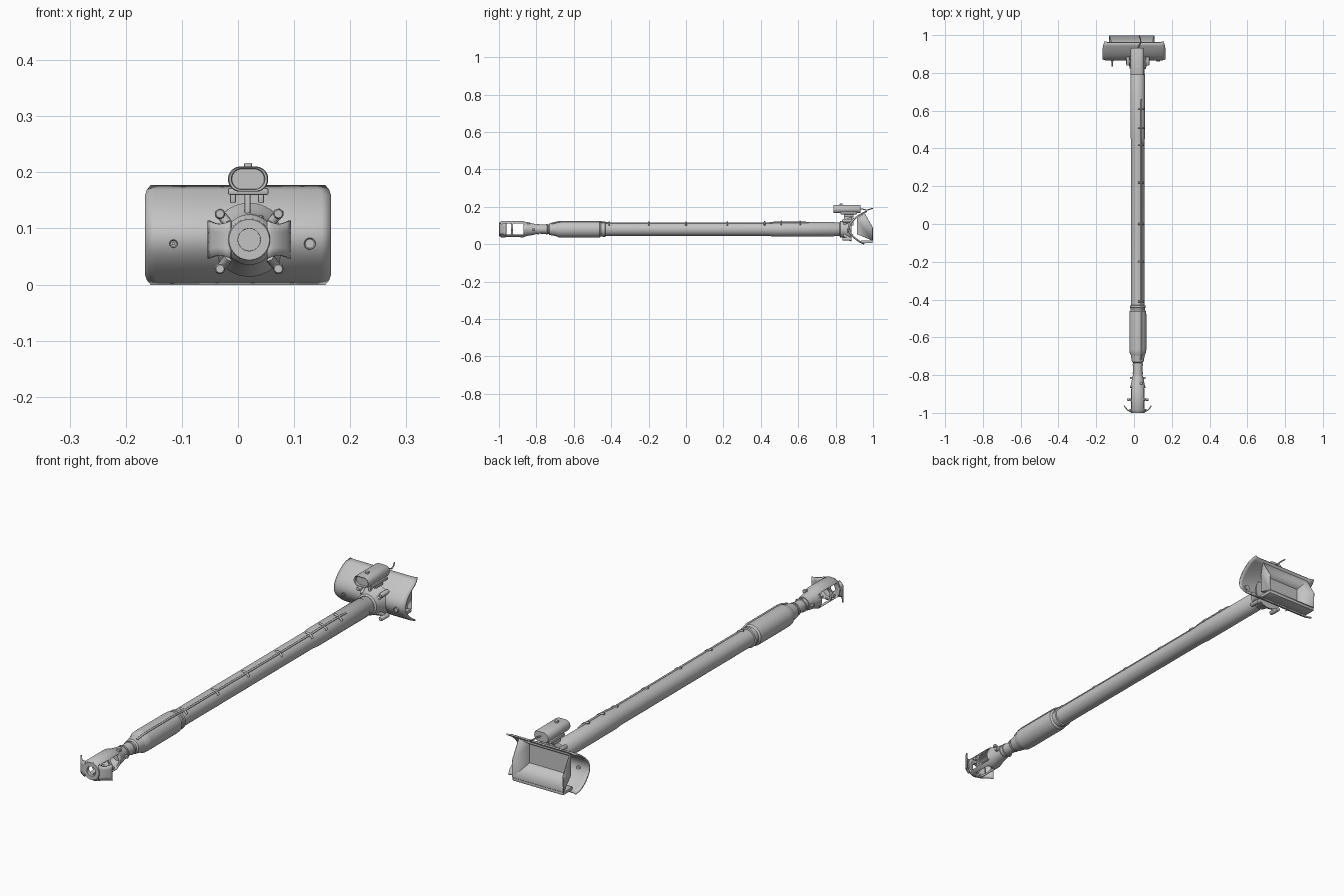
import bpy, bmesh, math
from mathutils import Vector, Matrix

if "Cube" in bpy.data.objects:
    bpy.data.objects.remove(bpy.data.objects["Cube"])

CX, CZ = 0.02, 0.08          # shaft axis, running along y
grey = bpy.data.materials.new("plain grey")
grey.diffuse_color = (0.55, 0.55, 0.55, 1)
grey.use_nodes = True
grey.node_tree.nodes["Principled BSDF"].inputs["Base Color"].default_value = grey.diffuse_color


def finish(name, bm, angle=35):
    bmesh.ops.recalc_face_normals(bm, faces=bm.faces)
    me = bpy.data.meshes.new(name)
    bm.to_mesh(me)
    bm.free()
    ob = bpy.data.objects.new(name, me)
    bpy.context.collection.objects.link(ob)
    me.materials.append(grey)
    bpy.ops.object.select_all(action='DESELECT')
    ob.select_set(True)
    bpy.context.view_layer.objects.active = ob
    bpy.ops.object.shade_smooth_by_angle(angle=math.radians(angle))
    return ob


def lathe(name, prof, cx=CX, cz=CZ, seg=40, hollow=False):
    """Revolve (y, radius) points about an axis along y."""
    bm = bmesh.new()
    rings = [[bm.verts.new((cx + r * math.cos(2 * math.pi * i / seg), y,
                            cz + r * math.sin(2 * math.pi * i / seg)))
              for i in range(seg)] for y, r in prof]
    pairs = list(zip(rings, rings[1:]))
    if hollow:
        pairs.append((rings[-1], rings[0]))
    else:
        bm.faces.new(rings[0])
        bm.faces.new(rings[-1])
    for a, b in pairs:
        for i in range(seg):
            j = (i + 1) % seg
            bm.faces.new((a[i], a[j], b[j], b[i]))
    return finish(name, bm)


def box(name, lo, hi, bevel=0.0, seg=3):
    lo, hi = Vector(lo), Vector(hi)
    bm = bmesh.new()
    bmesh.ops.create_cube(bm, size=1)
    for v in bm.verts:
        v.co = (lo + hi) / 2 + Vector(a * b for a, b in zip(v.co, hi - lo))
    if bevel:
        bmesh.ops.bevel(bm, geom=bm.edges[:], offset=bevel, segments=seg,
                        affect='EDGES', profile=0.5)
    return finish(name, bm)


def tube(name, pts, r):
    cu = bpy.data.curves.new(name, 'CURVE')
    cu.dimensions = '3D'
    cu.bevel_depth, cu.bevel_resolution, cu.use_fill_caps = r, 2, True
    sp = cu.splines.new('POLY')
    sp.points.add(len(pts) - 1)
    for p, co in zip(sp.points, pts):
        p.co = (*co, 1)
    ob = bpy.data.objects.new(name, cu)
    bpy.context.collection.objects.link(ob)
    cu.materials.append(grey)
    bpy.ops.object.select_all(action='DESELECT')
    ob.select_set(True)
    bpy.context.view_layer.objects.active = ob
    bpy.ops.object.convert(target='MESH')


def solidify(ob, t, offset):
    m = ob.modifiers.new("thickness", 'SOLIDIFY')
    m.thickness, m.offset = t, offset


# Shaft, grip, neck and rear hub
lathe("shaft", [(-0.45, .036), (0.44, .036), (0.47, .039), (0.79, .039),
                (0.795, .036), (0.88, .036)])
lathe("grip", [(-0.695, .037), (-0.68, .044), (-0.665, .045), (-0.48, .045),
               (-0.462, .044), (-0.455, .038), (-0.445, .038), (-0.443, .041),
               (-0.432, .041), (-0.43, .036)])
lathe("neck", [(-0.83, .025), (-0.80, .025), (-0.785, .024), (-0.735, .025),
               (-0.73, .031), (-0.70, .036), (-0.69, .038)])
lathe("rear_hub", [(0.82, .037), (0.825, .044), (0.84, .046), (0.86, .055),
                   (0.885, .066)])
for y in (-0.745, -0.79):
    lathe("neck_ring", [(y - .004, .024), (y - .003, .028), (y + .003, .028),
                        (y + .004, .024)])

# Cage head: hollow shell with side and lower windows
cage = lathe("cage_head", [(-0.995, .020), (-0.995, .038), (-0.985, .045),
                           (-0.875, .045), (-0.85, .036), (-0.82, .031),
                           (-0.805, .028), (-0.805, .012), (-0.85, .026),
                           (-0.875, .037), (-0.98, .037), (-0.985, .020)],
             hollow=True)
cutters = [box("side_window_cutter", (CX - .1, a, CZ - .028), (CX + .1, b, CZ + .030), .006)
           for a, b in ((-0.980, -0.935), (-0.925, -0.868))]
cutters.append(box("lower_window_cutter", (CX - .02, -0.965, -0.02), (CX + .02, -0.885, CZ - .02), .008))
for c in cutters:
    c.hide_render = True
    c.hide_viewport = True
    m = cage.modifiers.new("window", 'BOOLEAN')
    m.operation, m.object, m.solver = 'DIFFERENCE', c, 'EXACT'
lathe("nose_ring", [(-1.0, .020), (-1.0, .036), (-0.992, .039), (-0.992, .020)], hollow=True)

# Swept-back front wings, and side studs on the cage
for s in (-1, 1):
    bm = bmesh.new()
    cols = []
    for i in range(7):
        t = i / 6
        dx = .032 + .040 * t
        h = .034 - .006 * math.sin(math.pi * t)
        cols.append([bm.verts.new((CX + s * dx, -0.994 + .032 * t * t, CZ + k * h))
                     for k in (-1, -.5, 0, .5, 1)])
    for a, b in zip(cols, cols[1:]):
        for k in range(4):
            bm.faces.new((a[k], a[k + 1], b[k + 1], b[k]))
    solidify(finish("front_wing", bm), .006, 0)
    for y, r, z in ((-0.93, .05, 0), (-0.815, .034, 0)):
        box("side_stud", (CX + s * r - .007, y - .006, CZ - .006),
            (CX + s * r + .007, y + .006, CZ + .006), .002, 2)
box("top_stud", (CX + .012, -0.85, CZ + .028), (CX + .026, -0.836, CZ + .04), .002, 2)

# Cable running along the upper side, held by clips
a = math.radians(62)
ca, sa = math.cos(a), math.sin(a)
path = [(-0.72, .034), (-0.69, .043), (-0.665, .046), (-0.46, .046), (-0.43, .039),
        (-0.40, .037), (0.44, .037), (0.47, .041), (0.64, .041), (0.66, .037)]
tube("cable", [(CX + r * ca, y, CZ + r * sa) for y, r in path], .004)
for y, r in ((-0.41, .036), (-0.2, .036), (0.0, .036), (0.22, .036), (0.42, .037),
             (0.51, .040), (0.61, .040)):
    tube("cable_clip", [(CX + (r + .002) * math.cos(a + k * .12), y,
                         CZ + (r + .002) * math.sin(a + k * .12)) for k in range(-4, 5)], .0045)


# Curved shield plate with clipped corners
def shield_y(z):
    return 0.868 + .088 * ((z - .085) / .0875) ** 2


bm = bmesh.new()
rows = []
for k in range(21):
    z = .002 + .173 * k / 20
    w = .165 - (.010 if k in (0, 20) else .003 if k in (1, 19) else 0)
    rows.append([bm.verts.new((w * t, shield_y(z) + (.006 if abs(t) == 1 else 0), z))
                 for t in (-1, -.9, -.4, 0, .4, .9, 1)])
for p, q in zip(rows, rows[1:]):
    for i in range(6):
        bm.faces.new((p[i], p[i + 1], q[i + 1], q[i]))
solidify(finish("shield", bm), .006, 0)

# Faceted tray behind the shield: back, floor, top lip and slanted ends
bm = bmesh.new()
prof = [(.955, .165, .118), (.915, .135, .095), (.915, .055, .095), (.998, .020, .118)]
ends = []
for s in (-1, 1):
    side = [bm.verts.new((-.012 + s * w, y, z)) for y, z, w in prof]
    bm.faces.new(side + [bm.verts.new((-.012 + s * .118, .998, .09))])
    ends.append(side)
for i in range(3):
    bm.faces.new((ends[0][i], ends[0][i + 1], ends[1][i + 1], ends[1][i]))
solidify(finish("tray", bm, 20), .004, 0)
box("tray_underside", (-.13, .935, .006), (.106, .997, .020), .003, 2)

# Bolts, diagonal ribs and side fittings on the shield front
for s in (-1, 1):
    for z in (.028, .126):
        x = CX + s * .052
        lathe("bolt", [(.838, .007), (.841, .009), (.885, .0095)], x, z, 16)
        tube("hub_rib", [(CX + s * .036, .845, CZ + (z - CZ) * .6), (x, .875, z)], .008)
lathe("round_port", [(.862, .008), (.860, .010), (.88, .011)], .128, .073, 20)
lathe("small_port", [(.862, .005), (.860, .007), (.88, .008)], -.115, .073, 16)
tube("port_pin", [(-.115, .875, .073), (-.115, .835, .073)], .003)

# Pod on top: rounded capsule section, recessed face, legs, knob and wire
bm = bmesh.new()
prof = []
for i in range(32):
    t = 2 * math.pi * (i + .5) / 32
    prof.append((math.copysign(.014, math.cos(t)) + .022 * math.cos(t), .0225 * math.sin(t)))
rings = [[bm.verts.new((.018 + x * f, y, .188 + z * f)) for x, z in prof]
         for y, f in ((.800, .80), (.790, .83), (.788, .95), (.794, 1), (.925, 1), (.932, .9))]
bm.faces.new(rings[0])
bm.faces.new(rings[-1])
for p, q in zip(rings, rings[1:]):
    for i in range(32):
        j = (i + 1) % 32
        bm.faces.new((p[i], p[j], q[j], q[i]))
finish("pod", bm)
box("pod_saddle", (-.018, .825, .160), (.054, .915, .172), .003, 2)
for x, lo in ((-.009, .145), (.017, .10), (.041, .145)):
    box("pod_leg", (x - .005, .845, lo), (x + .005, .895, .170), .002, 2)
box("pod_knob", (.011, .822, .205), (.025, .836, .217), .002, 2)
tube("wire", [(.018, .925, .19), (.028, .945, .188), (.036, .965, .182), (.034, .98, .186),
              (.026, .998, .192)], .003)
